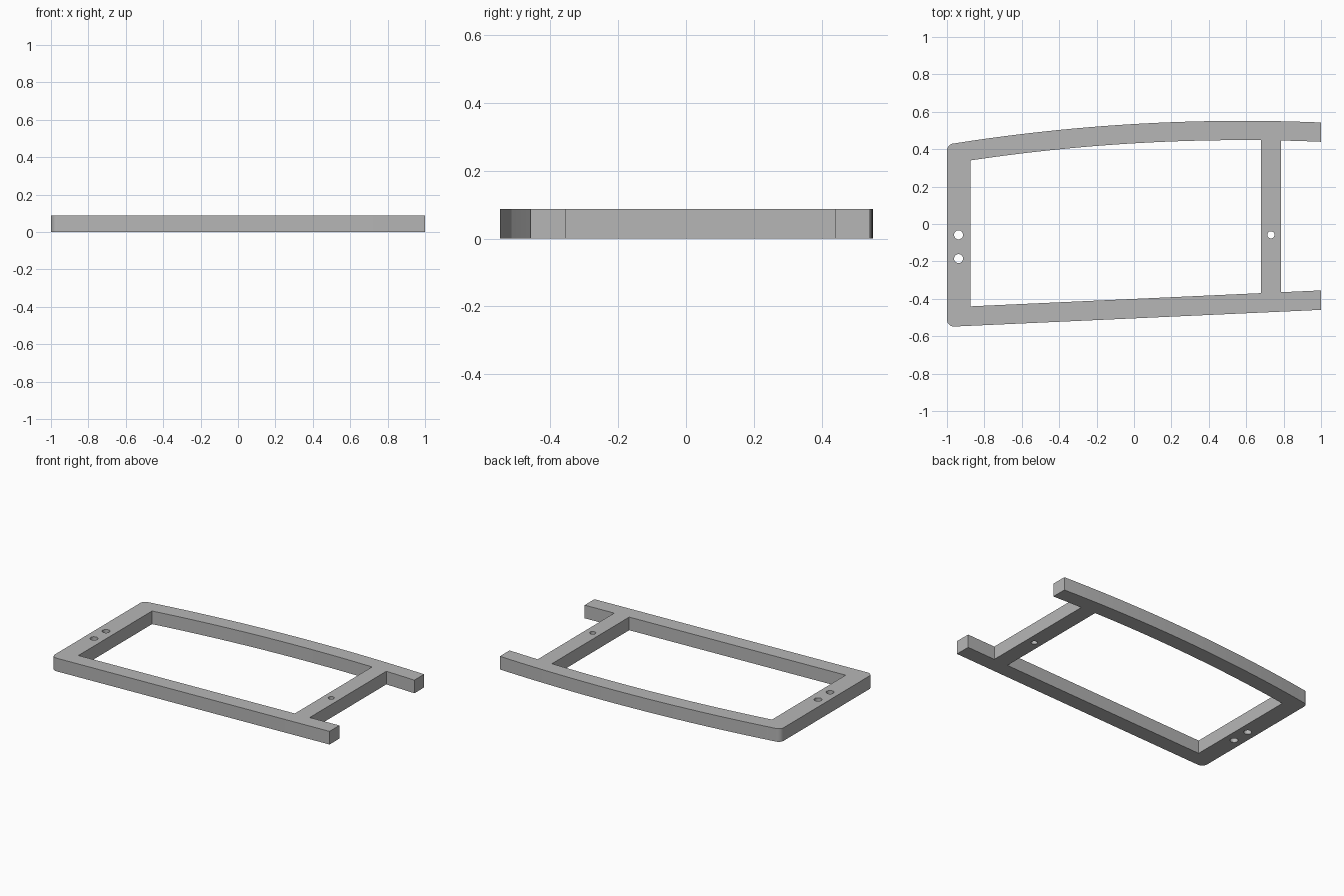
import bpy
import bmesh
from math import cos, sin, pi, sqrt

if "Cube" in bpy.data.objects:
    bpy.data.objects.remove(bpy.data.objects["Cube"], do_unlink=True)

HEIGHT = 0.088
BAR_LEFT, BAR_RIGHT = 0.68, 0.787   # cross bar sides
WALL = -0.875                       # inner side of the end bar
RAIL = 0.103                        # width of the curved rail
PEAK_X, PEAK_Y, RADIUS = 0.58, 0.5515, 9.9


def bow(x, inset=0.0):
    """Height of the bowed rail's edge at x."""
    r = RADIUS - inset
    return PEAK_Y - RADIUS + sqrt(r * r - (x - PEAK_X) ** 2)


def outer_line(x):
    return -0.459 - 0.0455 * (1 - x)


def inner_line(x):
    return -0.355 - 0.0455 * (1 - x)


def span(a, b, n):
    return [a + (b - a) * i / n for i in range(n + 1)]


def arc(cx, cy, r, start, end, n=8):
    return [(cx + r * cos(a), cy + r * sin(a)) for a in span(start, end, n)]


def bow_points(a, b, n, inset=0.0):
    return [(x, bow(x, inset)) for x in span(a, b, n)]


def circle(cx, cy, r):
    return arc(cx, cy, r, 0, 2 * pi, 32)[:-1]


# Outside: straight rail, open notch, bowed rail, rounded end corners
fillet = 0.037
corner = fillet - 1
outline = [(1, outer_line(1)), (1, inner_line(1)),
           (BAR_RIGHT, inner_line(BAR_RIGHT)), (BAR_RIGHT, bow(BAR_RIGHT, RAIL))]
outline += bow_points(BAR_RIGHT, 1, 4, RAIL)[1:]
outline += bow_points(1, corner, 40)
outline += arc(corner, bow(corner) - fillet, fillet, pi / 2, pi)[1:]
outline += arc(corner, outer_line(corner) + fillet, fillet, pi, 1.5 * pi)

# Window between the bars
window = [(WALL, inner_line(WALL)), (BAR_LEFT, inner_line(BAR_LEFT))]
window += bow_points(BAR_LEFT, WALL, 32, RAIL)

# Screw holes
holes = [circle(-0.938, -0.058, 0.024), circle(-0.938, -0.185, 0.024),
         circle(0.732, -0.058, 0.019)]

# Filled profile, extruded to thickness
curve = bpy.data.curves.new("frame_profile", "CURVE")
curve.dimensions = "2D"
curve.fill_mode = "BOTH"
curve.extrude = HEIGHT / 2
for loop in [outline, window] + holes:
    spline = curve.splines.new("POLY")
    spline.points.add(len(loop) - 1)
    for point, (x, y) in zip(spline.points, loop):
        point.co = (x, y, 0, 1)
    spline.use_cyclic_u = True

frame = bpy.data.objects.new("bracket_frame", curve)
bpy.context.collection.objects.link(frame)
bpy.ops.object.select_all(action="DESELECT")
frame.select_set(True)
bpy.context.view_layer.objects.active = frame
bpy.ops.object.convert(target="MESH")
frame = bpy.context.view_layer.objects.active
frame.name = "bracket_frame"

# Weld the caps to the walls and stand the frame on the floor
bm = bmesh.new()
bm.from_mesh(frame.data)
bmesh.ops.remove_doubles(bm, verts=bm.verts, dist=0.0005)
bmesh.ops.translate(bm, verts=bm.verts, vec=(0, 0, HEIGHT / 2))
bmesh.ops.recalc_face_normals(bm, faces=bm.faces)
bm.to_mesh(frame.data)
bm.free()

# Plain grey finish
grey = bpy.data.materials.new("grey")
grey.use_nodes = True
colour = (0.47, 0.47, 0.47, 1)
grey.diffuse_color = colour
grey.node_tree.nodes["Principled BSDF"].inputs["Base Color"].default_value = colour
frame.data.materials.clear()
frame.data.materials.append(grey)
bpy.ops.object.shade_smooth_by_angle(angle=pi / 6)
